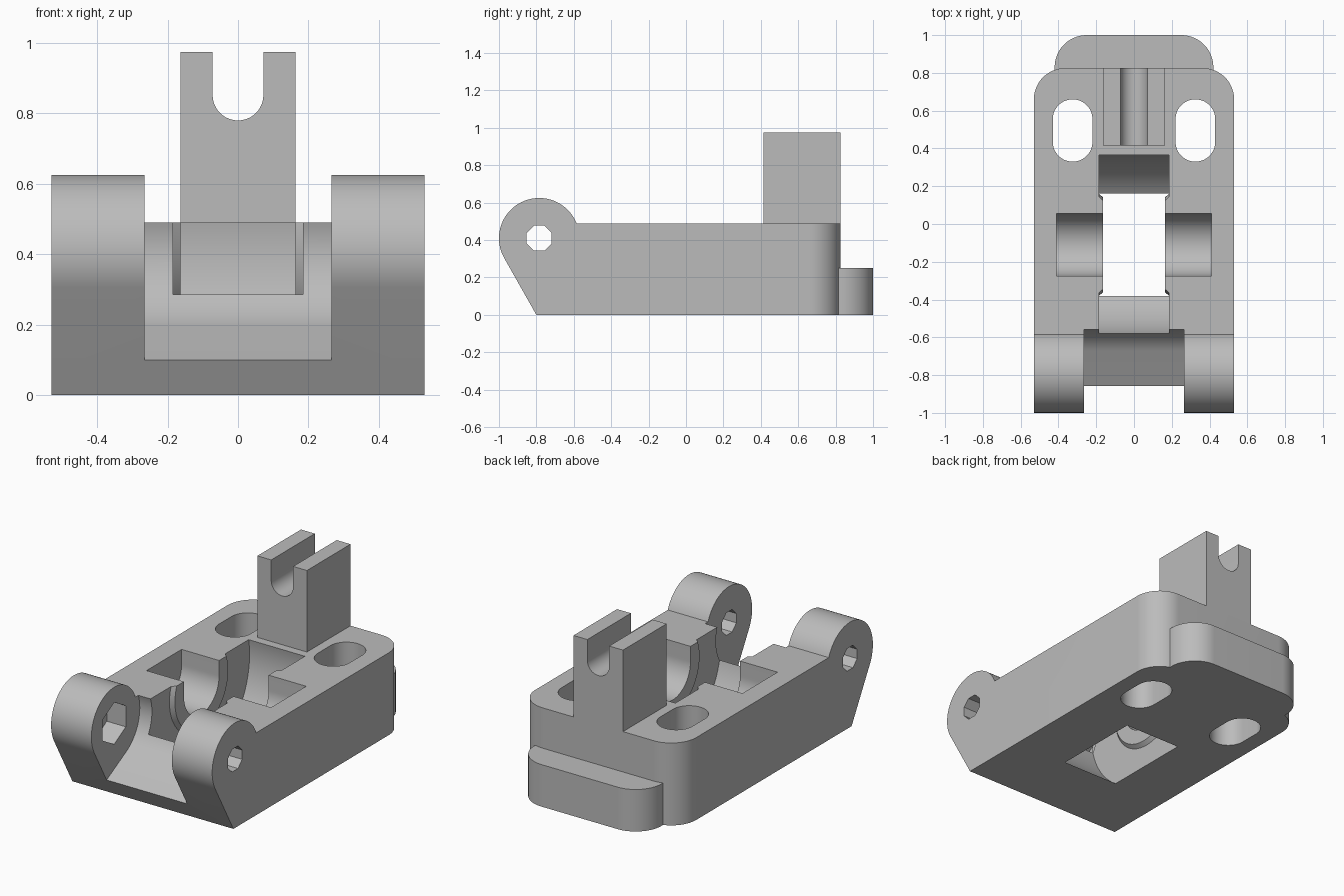
import bpy, bmesh
from math import sin, cos, radians
from mathutils import Vector

cube = bpy.data.objects.get("Cube")
if cube:
    bpy.data.objects.remove(cube, do_unlink=True)

grey = bpy.data.materials.new("light_grey")
grey.use_nodes = True
color = (0.5, 0.5, 0.5, 1)
grey.diffuse_color = color
grey.node_tree.nodes["Principled BSDF"].inputs["Base Color"].default_value = color


def arc(cx, cy, r, a0, a1, n=24):
    """Points along a circular arc, angles in degrees."""
    angles = [radians(a0 + (a1 - a0) * i / n) for i in range(n + 1)]
    return [(cx + r * cos(a), cy + r * sin(a)) for a in angles]


def ring(cx, cy, r, n=96, turn=0):
    return arc(cx, cy, r, turn, turn + 360, n)[:-1]


def loft(name, axis, sections):
    """Solid through equal-length outlines; sections = [(position, outline), ...]."""
    place = {"x": lambda u, v, w: (w, u, v),
             "y": lambda u, v, w: (u, w, v),
             "z": lambda u, v, w: (u, v, w)}[axis]
    bm = bmesh.new()
    loops = [[bm.verts.new(Vector(place(u, v, w))) for u, v in pts] for w, pts in sections]
    bm.faces.new(loops[0])
    bm.faces.new(loops[-1])
    n = len(loops[0])
    for a, b in zip(loops, loops[1:]):
        for i in range(n):
            j = (i + 1) % n
            bm.faces.new((a[i], a[j], b[j], b[i]))
    bmesh.ops.recalc_face_normals(bm, faces=bm.faces)
    mesh = bpy.data.meshes.new(name)
    bm.to_mesh(mesh)
    bm.free()
    mesh.materials.append(grey)
    obj = bpy.data.objects.new(name, mesh)
    bpy.context.collection.objects.link(obj)
    return obj


def prism(name, axis, lo, hi, pts):
    return loft(name, axis, [(lo, pts), (hi, pts)])


def combine(target, tool, operation="DIFFERENCE"):
    """Apply a boolean and discard the tool."""
    mod = target.modifiers.new("cut", "BOOLEAN")
    mod.operation = operation
    mod.solver = "EXACT"
    mod.object = tool
    bpy.context.view_layer.objects.active = target
    bpy.ops.object.modifier_apply(modifier=mod.name)
    bpy.data.objects.remove(tool, do_unlink=True)


HALF, BACK, TOP = 0.53, 0.825, 0.49
HY, HZ = -0.785, 0.41      # hinge axis
AY, AZ = -0.11, 0.40       # axle axis

# Body: side profile with hinge ears, trimmed to a plan with round back corners
side = [(-0.8, 0), (BACK, 0), (BACK, TOP)] + arc(HY, HZ, 0.215, 21.8, 209.5, 48)
body = prism("body", "x", -HALF, HALF, side)
plan = ([(-HALF, -1.2), (HALF, -1.2)]
        + arc(HALF - 0.165, BACK - 0.165, 0.165, 0, 90)
        + arc(0.165 - HALF, BACK - 0.165, 0.165, 90, 180))
combine(body, prism("plan", "z", -0.5, 1.5, plan), "INTERSECT")

# Gap between the ears with a sloped floor and curved back wall
gap = [(-1.1, -0.03)] + arc(HY, HZ, 0.24, -62, 19.5) + [(-0.559, 0.9), (-1.1, 0.9)]
combine(body, prism("gap", "x", -0.265, 0.265, gap))

# Wheel pocket, leaving a tapered boss on each inner wall
pocket = prism("pocket", "x", -0.185, 0.185, ring(AY, AZ, 0.483, 128))
for s in (-1, 1):
    combine(pocket, loft("boss", "x", [(s * 0.163, ring(AY, AZ, 0.25)),
                                       (s * 0.185, ring(AY, AZ, 0.27)),
                                       (s * 0.25, ring(AY, AZ, 0.27))]))
combine(body, pocket)

# Axle seats open to the top, and long mounting slots through the back
seat = arc(AY, AZ, 0.165, 180, 360, 48) + [(AY + 0.165, 0.9), (AY - 0.165, 0.9)]
for s in (-1, 1):
    combine(body, prism("axle_seat", "x", s * 0.15, s * 0.41, seat))
    slot = arc(s * 0.325, 0.555, 0.105, 0, 180) + arc(s * 0.325, 0.435, 0.105, 180, 360)
    combine(body, prism("slot", "z", -0.2, 0.8, slot))

# Hinge pin hole, and a nut recess inside the right ear
combine(body, prism("pin_hole", "x", -0.7, 0.7, ring(HY, HZ, 0.0725, 8, 22.5)))
combine(body, prism("nut_recess", "x", -0.39, -0.2, ring(HY, HZ, 0.125, 6, 30)))

# Low tail plate behind the body
tail = [(-0.42, 0.8), (0.42, 0.8)] + arc(0.25, 0.83, 0.17, 0, 90) + arc(-0.25, 0.83, 0.17, 90, 180)
tail_plate = prism("tail_plate", "z", 0, 0.25, tail)

# Upright post with a round-bottomed notch
post_outline = ([(-0.163, TOP), (0.163, TOP), (0.163, 0.975), (0.072, 0.975)]
                + arc(0, 0.852, 0.072, 0, -180) + [(-0.072, 0.975), (-0.163, 0.975)])
post = prism("notched_post", "y", 0.415, BACK, post_outline)

# Smooth curved walls, keep edges sharp
for obj in (body, tail_plate, post):
    bpy.ops.object.select_all(action="DESELECT")
    obj.select_set(True)
    bpy.context.view_layer.objects.active = obj
    bpy.ops.object.shade_smooth_by_angle(angle=radians(25))
